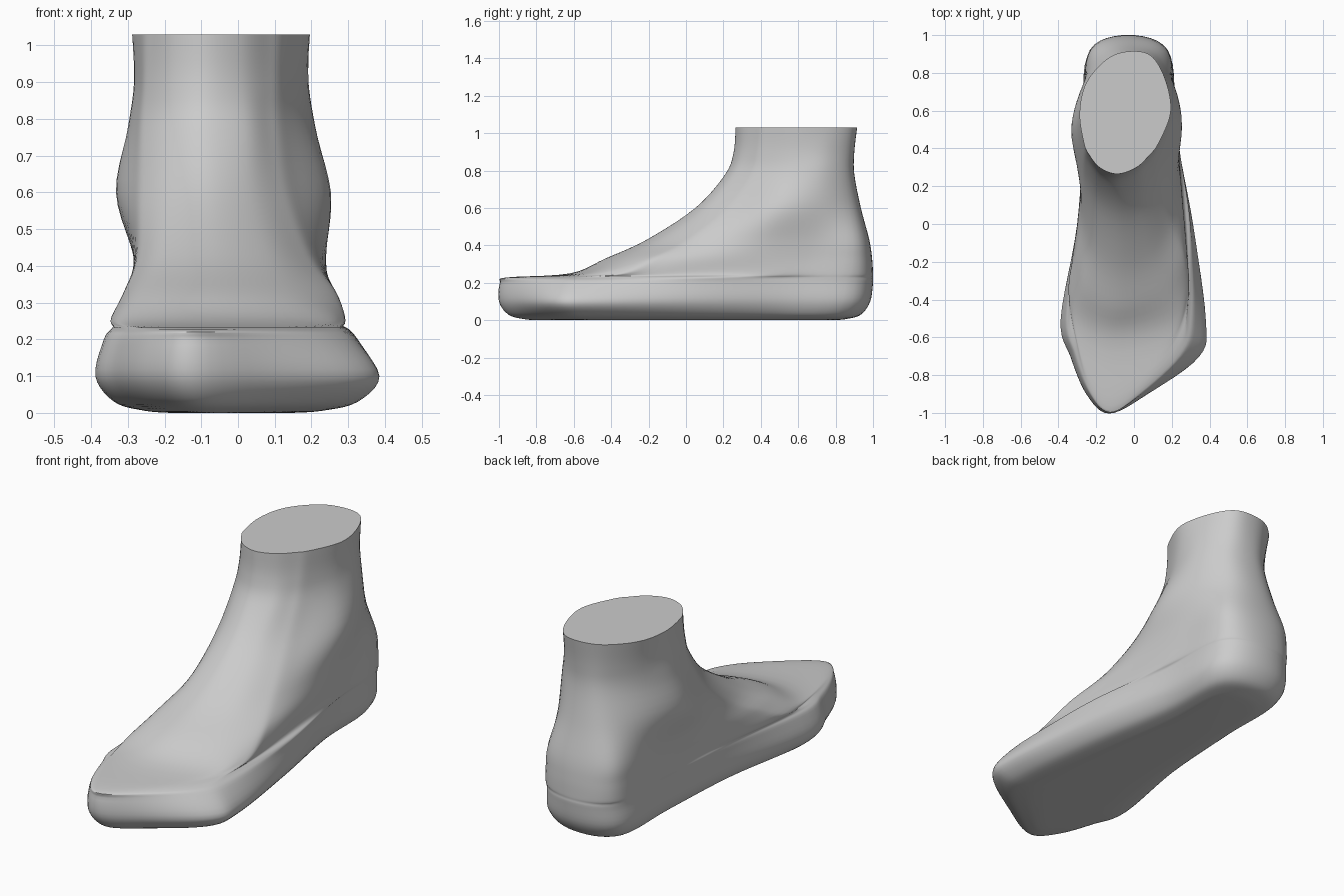
import bpy, bmesh, math
from mathutils import Vector

if "Cube" in bpy.data.objects:
    bpy.data.objects.remove(bpy.data.objects["Cube"])

# fractions of the length (toe to heel) at which the half widths are given
STATIONS = (.05, .15, .25, .5, .75, .95)

# each section: z, front y, back y, front x, back x, left x values, right x values
FOOT = [
    (.10, -1.0, .985, -.13, -.03, (-.25, -.335, -.388, -.30, -.265, -.245), (.07, .345, .38, .312, .22, .188)),
    (.20, -.995, 1.0, -.13, -.03, (-.24, -.32, -.365, -.295, -.262, -.24), (.05, .27, .325, .30, .22, .185)),
    (.228, -.96, 1.0, -.12, -.03, (-.23, -.30, -.345, -.29, -.262, -.24), (.05, .235, .29, .295, .22, .185)),
    (.25, -.62, 1.0, -.10, -.03, (-.29, -.345, -.33, -.275, -.262, -.235), (.20, .285, .285, .255, .22, .18)),
    (.33, -.43, .995, -.08, -.03, (-.25, -.305, -.305, -.275, -.265, -.23), (.13, .25, .265, .245, .215, .175)),
]
ANKLE = [
    (.43, -.21, .98, -.07, -.03, (-.20, -.26, -.28, -.285, -.27, -.22), (.08, .17, .21, .24, .215, .165)),
    (.60, .05, .935, -.08, -.03, (-.18, -.25, -.285, -.332, -.28, -.17), (.03, .11, .16, .25, .22, .12)),
    (.78, .21, .90, -.09, -.02, (-.18, -.245, -.275, -.298, -.24, -.13), (.02, .085, .13, .20, .20, .11)),
    (.90, .255, .90, -.09, -.01, (-.18, -.24, -.265, -.282, -.235, -.125), (.01, .08, .125, .186, .18, .10)),
    (1.03, .265, .915, -.09, 0, (-.18, -.235, -.265, -.288, -.25, -.13), (.01, .08, .13, .194, .17, .10)),
]


def catmull(a, b, c, d, t):
    return 0.5 * (2 * b + (c - a) * t + (2 * a - 5 * b + 4 * c - d) * t * t
                  + (3 * b - a - 3 * c + d) * t ** 3)


def ring(section, steps=6):
    """Smooth closed outline of one horizontal section."""
    z, yf, yb, xf, xb, left, right = section
    ys = [yf + (yb - yf) * s for s in STATIONS]
    pts = [Vector((xf, yf, z))]
    pts += [Vector((x, y, z)) for x, y in zip(right, ys)]
    pts.append(Vector((xb, yb, z)))
    pts += [Vector((x, y, z)) for x, y in reversed(list(zip(left, ys)))]
    n = len(pts)
    return [catmull(pts[i - 1], pts[i], pts[(i + 1) % n], pts[(i + 2) % n], k / steps)
            for i in range(n) for k in range(steps)]


def inset(points, z, amount):
    """Shrunken copy of an outline, used for the rounded sole edge."""
    f = 1 - amount / .35
    return [Vector((-.03 + (p.x + .03) * f, p.y * (1 - amount), z)) for p in points]


# rounded sole edge, then foot and ankle sections
base = ring(FOOT[0])
rings = [inset(base, z, a) for z, a in ((0, .2), (.006, .13), (.03, .05))]
rings += [ring(s) for s in FOOT + ANKLE]

# smooth the stack of sections upwards
levels = []
last = len(rings) - 1
for i in range(last):
    a, b, c, d = rings[max(i - 1, 0)], rings[i], rings[i + 1], rings[min(i + 2, last)]
    for k in range(5):
        levels.append([catmull(*p, k / 5) for p in zip(a, b, c, d)])
levels.append(rings[last])

# skin the sections, with a flat sole and a flat cut at the top
bm = bmesh.new()
rows = [[bm.verts.new((p.x, p.y, max(p.z, 0))) for p in lv] for lv in levels]
n = len(rows[0])
for lo, hi in zip(rows, rows[1:]):
    for j in range(n):
        k = (j + 1) % n
        bm.faces.new((lo[j], lo[k], hi[k], hi[j]))
bm.faces.new(rows[0][::-1])
bm.faces.new(rows[-1])
bmesh.ops.recalc_face_normals(bm, faces=bm.faces)

mesh = bpy.data.meshes.new("foot_form")
bm.to_mesh(mesh)
bm.free()
foot = bpy.data.objects.new("foot_form", mesh)
bpy.context.collection.objects.link(foot)
bpy.context.view_layer.objects.active = foot
foot.select_set(True)
bpy.ops.object.shade_smooth_by_angle(angle=math.radians(60))
